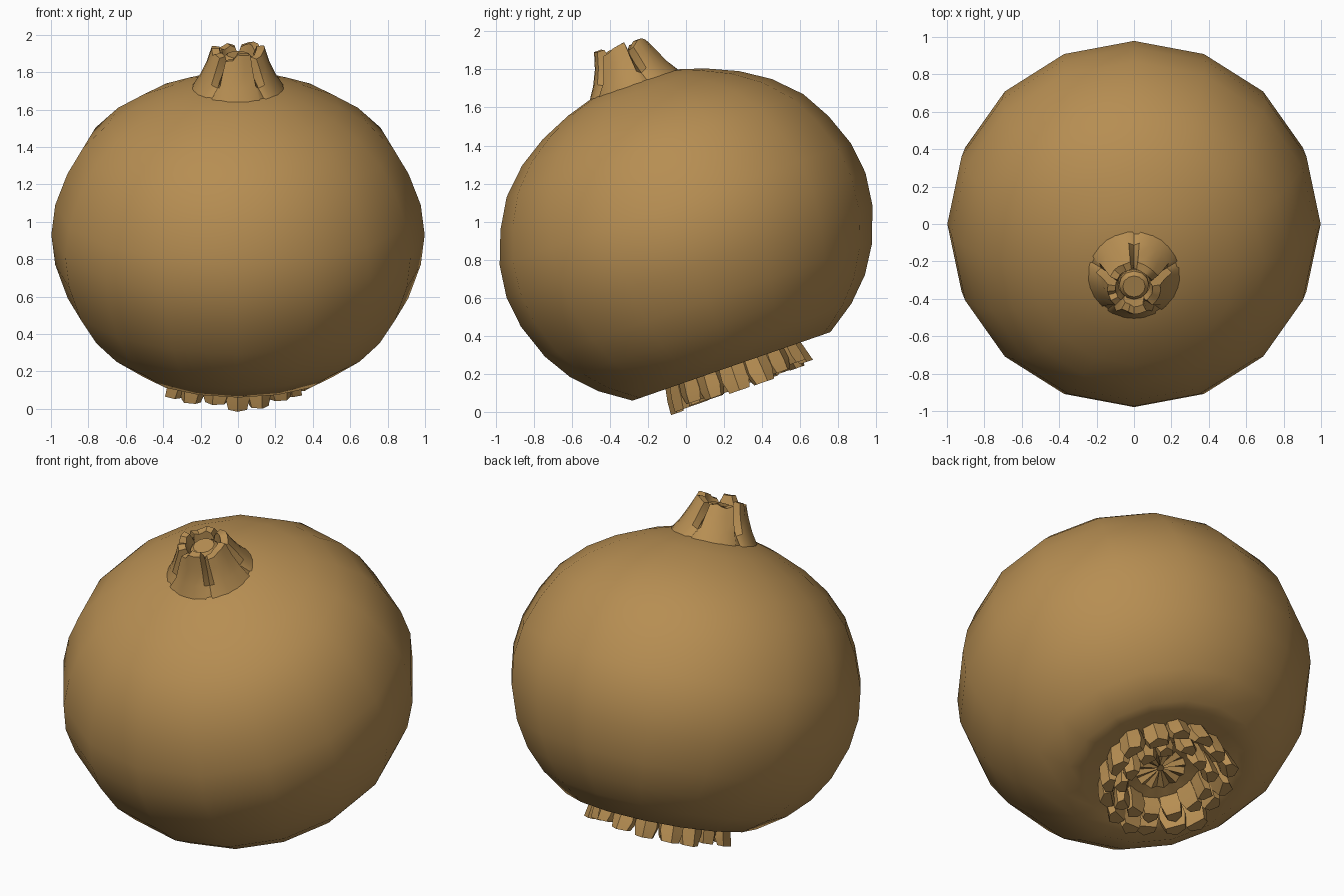
import bpy, bmesh, math, random
from mathutils import Matrix, Vector

if "Cube" in bpy.data.objects:
    bpy.data.objects.remove(bpy.data.objects["Cube"])

random.seed(4)
TILT = Matrix.Translation((0, 0, 0.93)) @ Matrix.Rotation(math.radians(19.1), 4, 'X')
skin = bpy.data.materials.new("skin")
skin.diffuse_color = (0.47, 0.27, 0.085, 1)
skin.use_nodes = True
skin.node_tree.nodes["Principled BSDF"].inputs["Base Color"].default_value = skin.diffuse_color


def polar(r, deg, z):
    a = math.radians(deg)
    return Vector((r * math.cos(a), r * math.sin(a), z))


def finish(bm, name, angle):
    bmesh.ops.recalc_face_normals(bm, faces=bm.faces)
    mesh = bpy.data.meshes.new(name)
    bm.to_mesh(mesh)
    bm.free()
    ob = bpy.data.objects.new(name, mesh)
    bpy.context.collection.objects.link(ob)
    mesh.materials.append(skin)
    ob.matrix_world = TILT
    bpy.ops.object.select_all(action='DESELECT')
    ob.select_set(True)
    bpy.context.view_layer.objects.active = ob
    bpy.ops.object.shade_smooth_by_angle(angle=math.radians(angle))
    return ob


def loft(bm, rings, cap_start=True, cap_end=True):
    vs = [[bm.verts.new(p) for p in ring] for ring in rings]
    n = len(vs[0])
    for a, b in zip(vs, vs[1:]):
        for i in range(n):
            j = (i + 1) % n
            bm.faces.new((a[i], a[j], b[j], b[i]))
    if cap_start:
        bm.faces.new(vs[0][::-1])
    if cap_end:
        bm.faces.new(vs[-1])


def lathe(bm, profile, sides):
    loft(bm, [[polar(r, 360 * i / sides, z) for i in range(sides)] for r, z in profile])


# Fruit body: 16-sided, hollowed underneath
bm = bmesh.new()
lathe(bm, [(0.04, -0.66), (0.18, -0.68), (0.34, -0.70), (0.44, -0.715), (0.55, -0.73),
           (0.704, -0.624), (0.82, -0.505), (0.91, -0.36), (0.977, -0.17), (0.998, 0),
           (0.977, 0.17), (0.912, 0.345), (0.825, 0.497), (0.694, 0.627), (0.546, 0.722),
           (0.38, 0.795), (0.24, 0.838), (0.05, 0.86)], 16)
finish(bm, "fruit_body", 60)

# Neck with five notches that split its top into sepals
OFFSETS = (0, 8, 24, 36, 48, 64)
top_jag = [random.uniform(-0.025, 0.025) for _ in range(30)]


def neck_ring(s, radius, inside=False):
    ring = []
    for k in range(5):
        for m, off in enumerate(OFFSETS):
            r, z = radius, 0.82 + 0.225 * s
            if m == 0:
                r -= 0.0 if inside else 0.055 * s
                z -= 0.05 * s
            if s == 1:
                z += top_jag[k * 6 + m]
            ring.append(polar(r, 90 + 72 * k + off, z))
    return ring


bm = bmesh.new()
inner_floor = [polar(0.085, 90 + 72 * k + o, 0.97) for k in range(5) for o in OFFSETS]
loft(bm, [neck_ring(0, 0.255), neck_ring(0.35, 0.205), neck_ring(0.7, 0.168),
          neck_ring(1, 0.142), neck_ring(1, 0.1, True), inner_floor])
finish(bm, "crown_neck", 35)

# Round stub inside the crown
bm = bmesh.new()
lathe(bm, [(0.08, 0.95), (0.08, 1.0), (0.06, 1.02)], 12)
finish(bm, "crown_stub", 35)


# Scales around the hollow underneath
def scale(bm, deg, r, width, depth, flare):
    def section(rr, z, w, thick, peak):
        pts = [(-w, -thick), (w, -thick), (w, thick * 0.5), (0, thick + peak), (-w, thick * 0.5)]
        return [Matrix.Rotation(math.radians(deg), 4, 'Z') @ Vector((rr + y, x, z)) for x, y in pts]
    loft(bm, [section(r, -0.66, width * 0.42, 0.025, 0.01),
              section(r + flare * 0.5, -0.73 - depth * 0.5, width * 0.5, 0.035, 0.015),
              section(r + flare, -0.73 - depth, width * 0.38, 0.025, 0.02)])


for name, count, r, width, depth in (("outer_scales", 16, 0.33, 0.135, 0.115),
                                     ("inner_scales", 13, 0.225, 0.105, 0.10)):
    bm = bmesh.new()
    for i in range(count):
        scale(bm, 360 * (i + random.uniform(-0.12, 0.12)) / count,
              r + random.uniform(-0.015, 0.015), width * random.uniform(0.9, 1.1),
              depth + random.uniform(-0.025, 0.025), random.uniform(0.01, 0.04))
    finish(bm, name, 35)

# Radial folds at the centre of the hollow
bm = bmesh.new()
loft(bm, [[polar(r, 15 * i, z - (0.02 * k if i % 2 else 0)) for i in range(24)]
          for r, z, k in ((0.22, -0.72, 0), (0.14, -0.70, 1), (0.02, -0.685, 1))],
     cap_start=False)
finish(bm, "navel_folds", 30)
